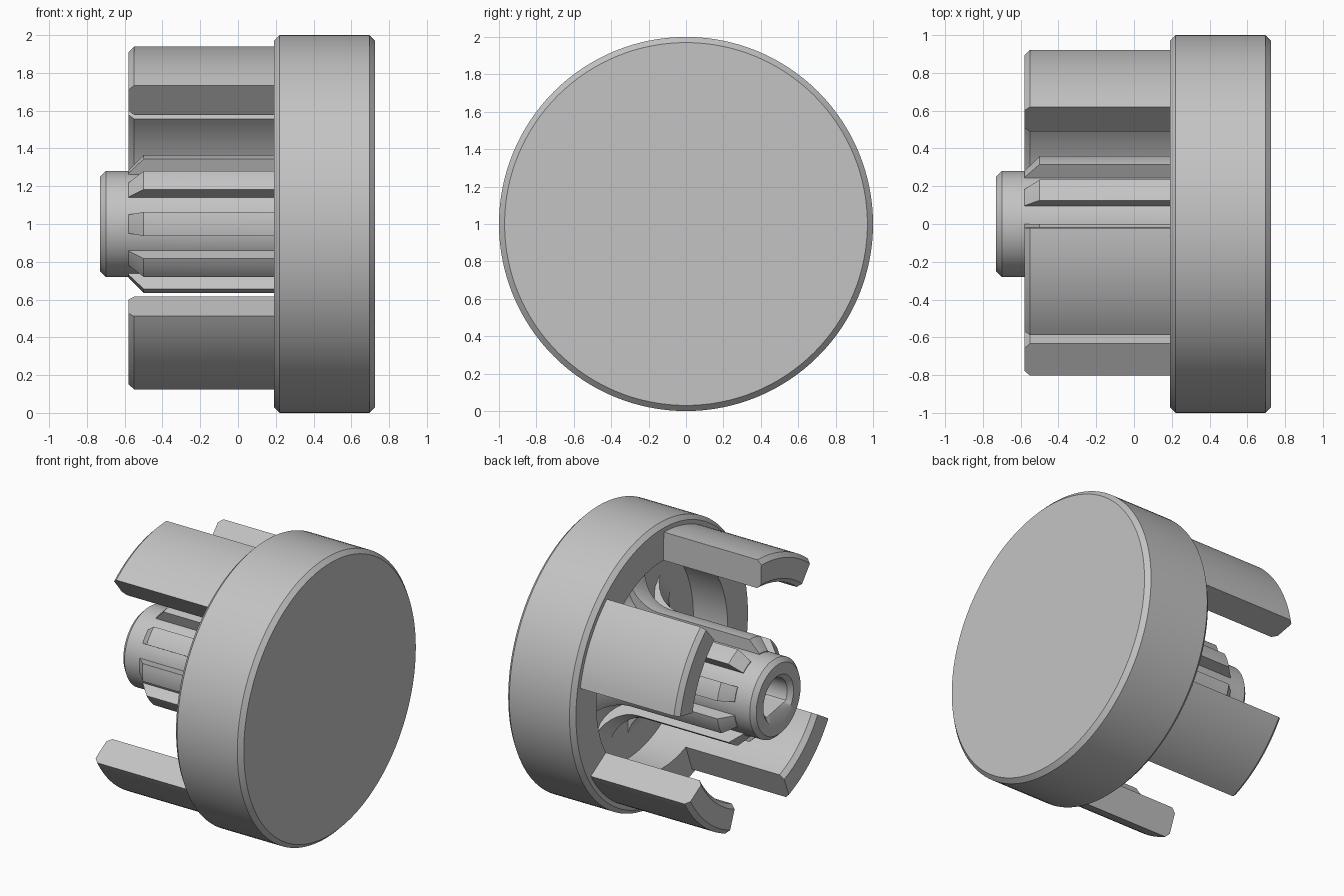
import bpy, bmesh, math

if "Cube" in bpy.data.objects:
    bpy.data.objects.remove(bpy.data.objects["Cube"])

grey = bpy.data.materials.new("light_grey")
grey.diffuse_color = (0.55, 0.55, 0.55, 1)
grey.use_nodes = True
grey.node_tree.nodes["Principled BSDF"].inputs["Base Color"].default_value = grey.diffuse_color

FLAT_ANGLE, FLAT_DIST = math.radians(260), 0.085


def sweep(name, profile, start=0, end=360, steps=96, closed=False, flat=()):
    """Turn an (x, radius) profile about the x axis; flat lists the points cut to a D shape."""
    full = end - start == 360
    bm = bmesh.new()
    rings = []
    for i in range(steps if full else steps + 1):
        a = math.radians(start + (end - start) * i / steps)
        ring = []
        for k, (x, r) in enumerate(profile):
            c = math.cos(a - FLAT_ANGLE)
            if k in flat and c * r > FLAT_DIST:
                r = FLAT_DIST / c
            ring.append(bm.verts.new((x, r * math.cos(a), 1 + r * math.sin(a))))
        rings.append(ring)
    n = len(profile)
    for i in range(steps):
        p, q = rings[i], rings[(i + 1) % len(rings)]
        for k in range(n if closed else n - 1):
            m = (k + 1) % n
            bm.faces.new((p[k], p[m], q[m], q[k]))
    if not full:
        bm.faces.new(rings[0])
        bm.faces.new(rings[-1])
    bmesh.ops.remove_doubles(bm, verts=bm.verts, dist=1e-5)
    bmesh.ops.dissolve_degenerate(bm, dist=1e-5, edges=bm.edges)
    bmesh.ops.recalc_face_normals(bm, faces=bm.faces)
    mesh = bpy.data.meshes.new(name)
    bm.to_mesh(mesh)
    bm.free()
    mesh.materials.append(grey)
    ob = bpy.data.objects.new(name, mesh)
    bpy.context.collection.objects.link(ob)
    bpy.ops.object.select_all(action='DESELECT')
    ob.select_set(True)
    bpy.context.view_layer.objects.active = ob
    bpy.ops.object.shade_smooth_by_angle(angle=math.radians(30))
    return ob


def flare(radius, x_end, size, steps=8):
    """Concave fillet widening from the given radius up to the floor at x_end."""
    return [(x_end - size + size * math.sin(t), radius + size * (1 - math.cos(t)))
            for t in (math.pi / 2 * i / steps for i in range(steps + 1))]


# Hollow round cap with chamfered rims
sweep("cap", [(0.725, 0), (0.725, 0.97), (0.695, 1), (0.22, 1), (0.19, 0.97),
              (0.19, 0.74), (0.46, 0.74), (0.46, 0)], steps=128)

# Central shaft with D-shaped bore, flaring into the cap floor
shaft = [(0.3, 0), (0.3, 0.14), (-0.70, 0.14), (-0.73, 0.17), (-0.73, 0.25), (-0.70, 0.28)]
shaft += flare(0.28, 0.465, 0.25) + [(0.465, 0)]
sweep("shaft", shaft, flat=(1, 2))

# Nine ribs around the shaft with sloped tips
rib = [(-0.58, 0.25), (-0.58, 0.285), (-0.50, 0.365)] + flare(0.365, 0.465, 0.25) + [(0.465, 0.25)]
for i in range(9):
    sweep(f"rib_{i + 1}", rib, 40 * i + 10, 40 * i + 30, steps=6, closed=True)

# Four curved prongs with chamfered tips
prong = [(0.21, 0.74), (-0.55, 0.74), (-0.58, 0.77), (-0.58, 0.91), (-0.55, 0.94), (0.21, 0.94)]
for i, a in enumerate((30, 110, 230, 310)):
    sweep(f"prong_{i + 1}", prong, a - 18.7, a + 18.7, steps=14, closed=True)
